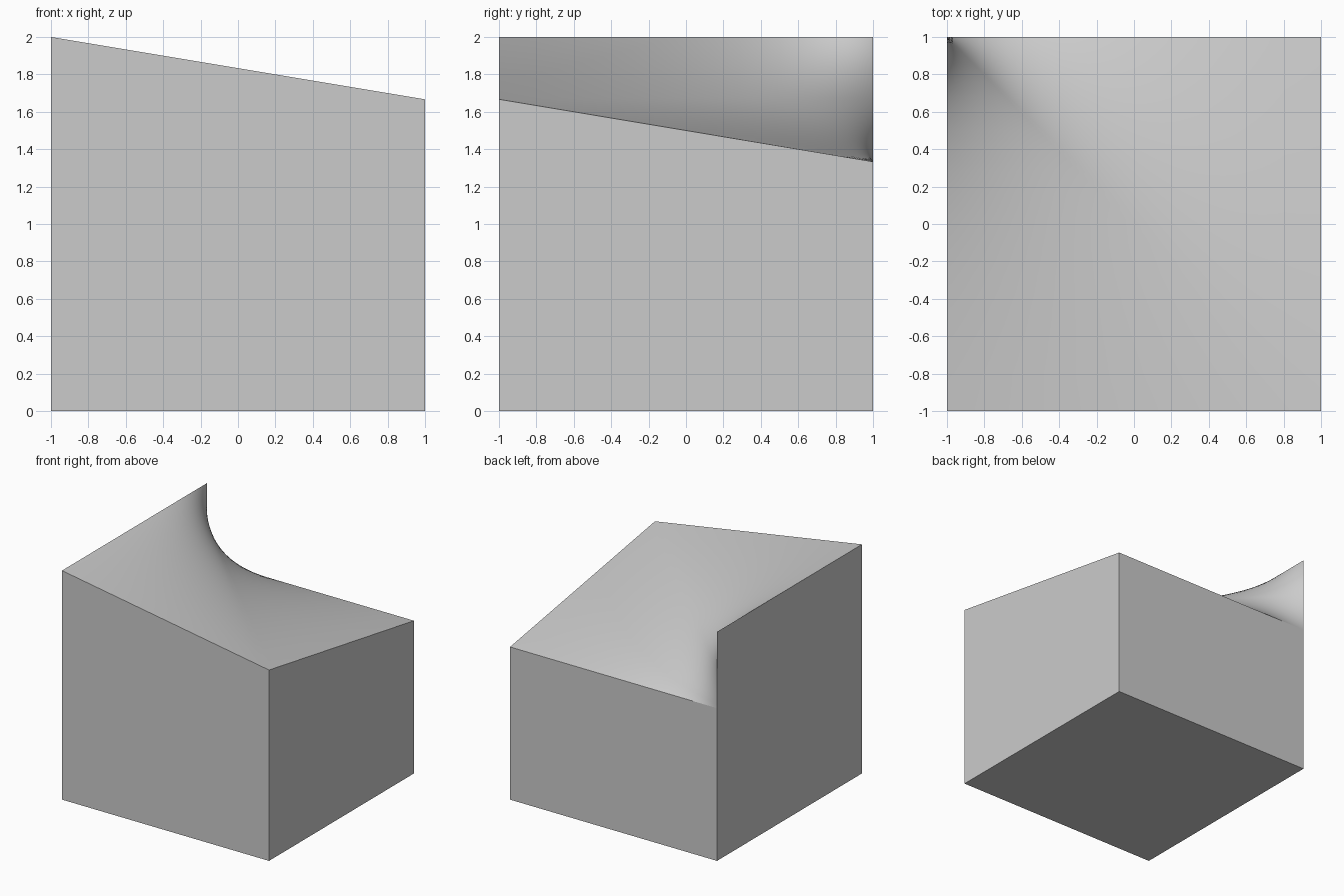
import bpy, bmesh

cube = bpy.data.objects.get("Cube")
if cube:
    bpy.data.objects.remove(cube, do_unlink=True)

RAYS = 96          # straight rulings fanning out of the back corner
STEPS = 20         # divisions along each ruling
HIGH, DROP = 2.0, 1 / 3

grey = bpy.data.materials.new("light_grey")
grey.use_nodes = True
colour = (0.6, 0.6, 0.6, 1)
grey.diffuse_color = colour
grey.node_tree.nodes["Principled BSDF"].inputs["Base Color"].default_value = colour

bm = bmesh.new()


def ruling(i):
    """Level line from the vertical corner edge to the front or right edge."""
    s = 2 * i / RAYS
    x, y = 2 * min(s, 1), 2 * min(2 - s, 1)
    z = HIGH - DROP * s
    return [bm.verts.new((-1 + x * t, 1 - y * t, z))
            for t in ((k / STEPS) ** 2 for k in range(STEPS + 1))]


# Twisted top surface
rows = [ruling(i) for i in range(RAYS + 1)]
for a, b in zip(rows, rows[1:]):
    for k in range(STEPS):
        face = bm.faces.new((a[k], a[k + 1], b[k + 1], b[k]))
        face.smooth = True

# Flat base and walls
fl, fr, br, bl = [bm.verts.new((x, y, 0))
                  for x, y in ((-1, -1), (1, -1), (1, 1), (-1, 1))]
axis = [r[0] for r in rows]
rim = [r[-1] for r in rows]
half = RAYS // 2
bm.faces.new((fl, bl, br, fr))
bm.faces.new([fl, fr] + rim[half::-1])
bm.faces.new([fr, br] + rim[:half - 1:-1])
bm.faces.new([br, bl] + rows[-1])
bm.faces.new([bl, fl] + rows[0][::-1] + axis[1:])
bmesh.ops.recalc_face_normals(bm, faces=bm.faces[:])

# Crisp border around the smooth top
for edge in bm.edges:
    edge.smooth = all(f.smooth for f in edge.link_faces)

mesh = bpy.data.meshes.new("twisted_block")
bm.to_mesh(mesh)
bm.free()
mesh.materials.append(grey)
block = bpy.data.objects.new("twisted_block", mesh)
bpy.context.collection.objects.link(block)
